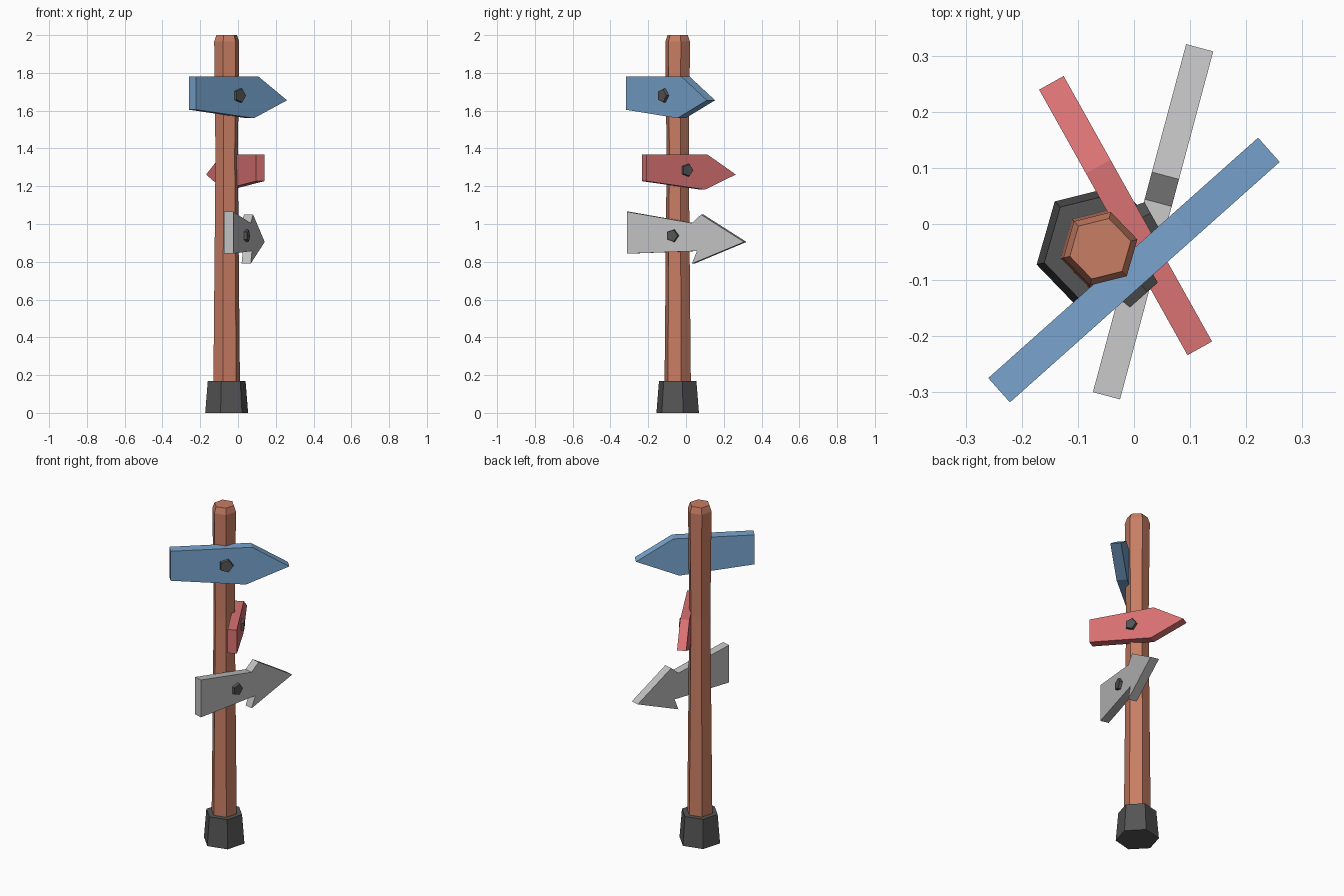
import bpy
import bmesh
from math import cos, sin, radians, tau
from mathutils import Matrix, Vector

if "Cube" in bpy.data.objects:
    bpy.data.objects.remove(bpy.data.objects["Cube"], do_unlink=True)


def material(name, rgb):
    mat = bpy.data.materials.new(name)
    mat.use_nodes = True
    mat.diffuse_color = (*rgb, 1)
    mat.node_tree.nodes["Principled BSDF"].inputs["Base Color"].default_value = (*rgb, 1)
    return mat


wood = material("wood_brown", (0.58, 0.205, 0.125))
dark = material("dark_grey", (0.09, 0.09, 0.09))
blue = material("sign_blue", (0.19, 0.37, 0.62))
red = material("sign_red", (0.7, 0.165, 0.17))
grey = material("sign_grey", (0.53, 0.53, 0.53))


def loft(name, rings, mat, matrix):
    """Skin a stack of matching closed rings and cap both ends."""
    bm = bmesh.new()
    loops = [[bm.verts.new(p) for p in ring] for ring in rings]
    for low, high in zip(loops, loops[1:]):
        for i in range(len(low)):
            j = (i + 1) % len(low)
            bm.faces.new((low[i], low[j], high[j], high[i]))
    bm.faces.new(loops[0][::-1])
    bm.faces.new(loops[-1])
    bmesh.ops.recalc_face_normals(bm, faces=bm.faces)
    mesh = bpy.data.meshes.new(name)
    bm.to_mesh(mesh)
    bm.free()
    mesh.materials.append(mat)
    obj = bpy.data.objects.new(name, mesh)
    obj.matrix_world = matrix
    bpy.context.collection.objects.link(obj)
    return obj


def ring(sides, radius, z, turn=0.0):
    return [(radius * cos(turn + tau * i / sides), radius * sin(turn + tau * i / sides), z)
            for i in range(sides)]


def hex_column(name, steps, mat):
    rings = [ring(6, r, z, radians(14)) for r, z in steps]
    return loft(name, rings, mat, Matrix.Translation((-0.06, -0.044, 0)))


# Post and its weighted foot
hex_column("base", [(0.117, 0), (0.103, 0.17)], dark)
hex_column("post", [(0.073, 0.1), (0.061, 1.35), (0.068, 1.965), (0.056, 2.0)], wood)


def sign(name, centre, angle, thickness, outline, mat, nail_pos, nail_radius):
    """Upright board: outline points are (along the arrow, height)."""
    a = radians(angle)
    along = Vector((cos(a), sin(a), 0))
    out = Vector((sin(a), -cos(a), 0))
    frame = Matrix((along, (0, 0, 1), out)).transposed().to_4x4()
    frame.translation = (*centre, 0)
    half = thickness / 2
    loft(name + "_sign", [[(u, z, w) for u, z in outline] for w in (-half, half)], mat, frame)
    # Five-sided nail head on the outer face
    head = [ring(5, nail_radius, half - 0.005), ring(5, nail_radius * 0.9, half + 0.016)]
    loft(name + "_nail", head, dark, frame @ Matrix.Translation((*nail_pos, 0)))


# Pointed boards
sign("blue", (0, -0.082), 41.7, 0.058,
     [(-0.322, 1.605), (0.087, 1.56), (0.322, 1.655), (0.12, 1.78), (-0.322, 1.78)],
     blue, (-0.02, 1.68), 0.041)
sign("red", (-0.015, 0.015), 119.2, 0.05,
     [(-0.271, 1.227), (0.084, 1.182), (0.271, 1.262), (0.1, 1.367), (-0.271, 1.367)],
     red, (-0.028, 1.285), 0.036)
# Barbed arrow board
sign("grey", (0.034, 0.004), 75, 0.05,
     [(-0.321, 0.843), (0.062, 0.857), (0.035, 0.79), (0.321, 0.905),
      (0.085, 1.05), (0.035, 1.005), (-0.321, 1.065)],
     grey, (-0.071, 0.938), 0.036)
